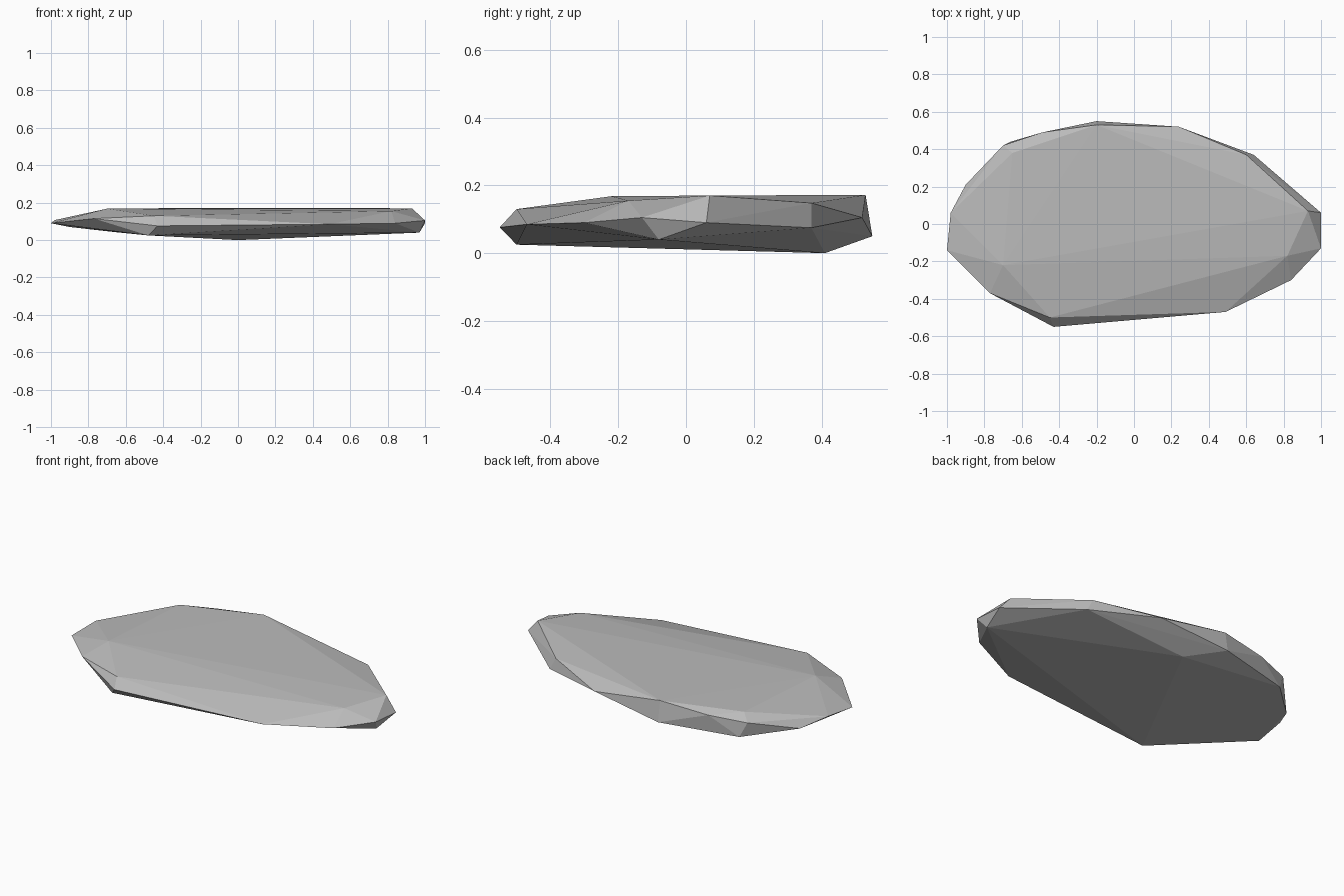
import bpy, bmesh

# Corner points of the chipped stone slab, grouped by level
upper = [(0.93, 0.07, 0.17), (0.82, -0.17, 0.155), (0.60, 0.37, 0.148),
         (-0.20, 0.53, 0.172), (-0.49, 0.49, 0.147), (-0.65, 0.38, 0.168),
         (-0.70, -0.22, 0.168), (-0.45, -0.50, 0.13)]
rim = [(1.0, 0.06, 0.09), (1.0, -0.13, 0.105), (0.84, -0.30, 0.09),
       (0.49, -0.47, 0.085), (-0.43, -0.55, 0.076), (-0.77, -0.37, 0.115),
       (-1.0, -0.14, 0.09), (-0.98, 0.06, 0.107), (-0.90, 0.21, 0.07),
       (-0.70, 0.42, 0.13), (0.24, 0.52, 0.105), (0.64, 0.37, 0.075)]
lower = [(0.97, -0.08, 0.04), (0.0, 0.41, 0.0), (-0.48, -0.50, 0.025),
         (-0.66, 0.44, 0.043), (-0.20, 0.55, 0.05)]

# Flat stone: convex hull with flat facets
bm = bmesh.new()
for p in upper + rim + lower:
    bm.verts.new(p)
bmesh.ops.convex_hull(bm, input=bm.verts[:])
bmesh.ops.delete(bm, geom=[v for v in bm.verts if not v.link_faces], context='VERTS')
bmesh.ops.recalc_face_normals(bm, faces=bm.faces[:])
mesh = bpy.data.meshes.new("flat_stone")
bm.to_mesh(mesh)
bm.free()

# Plain grey stone colour
grey = bpy.data.materials.new("stone grey")
grey.diffuse_color = (0.5, 0.5, 0.5, 1)
mesh.materials.append(grey)
bpy.context.collection.objects.link(bpy.data.objects.new("flat_stone", mesh))
